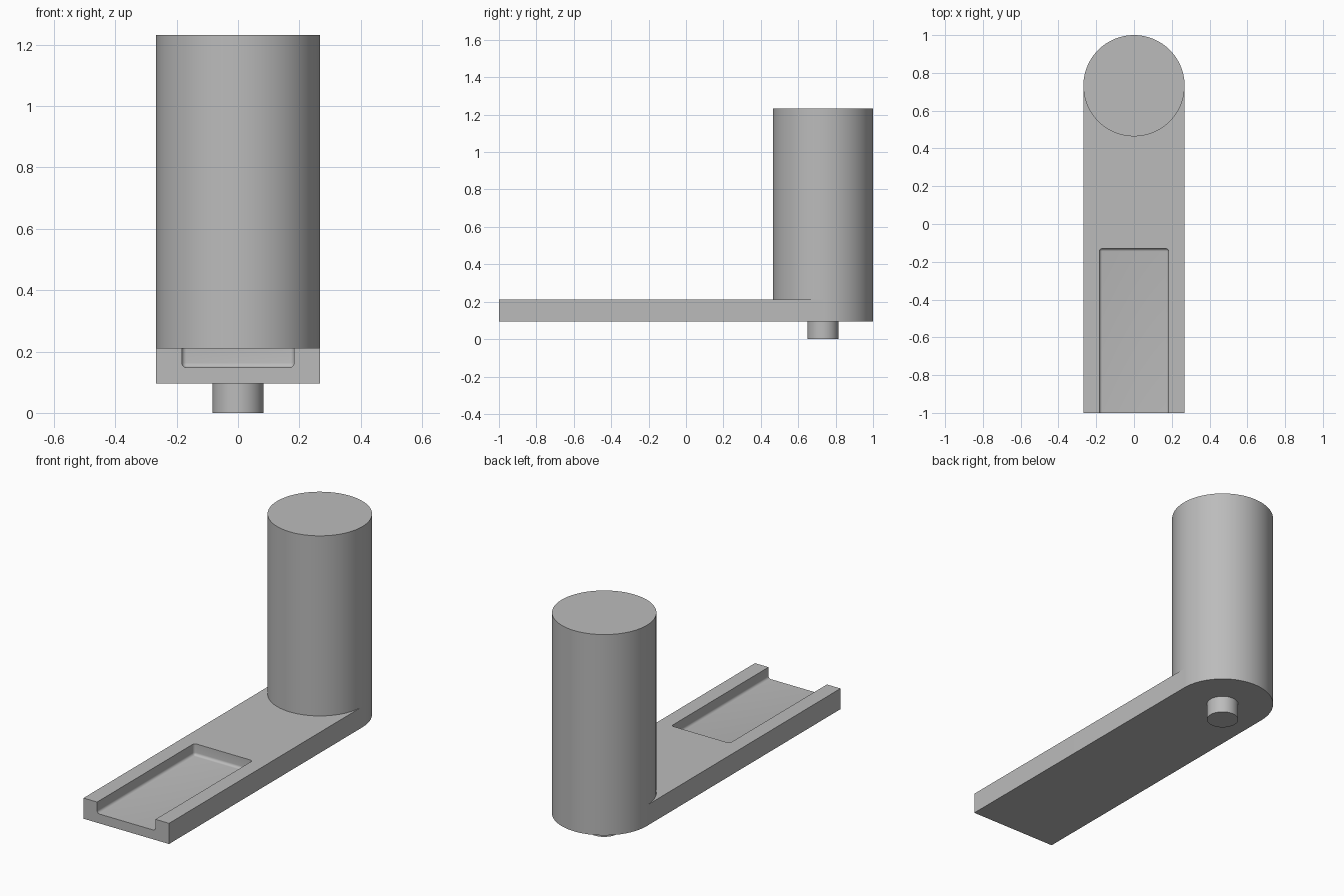
import bpy, bmesh, math

if "Cube" in bpy.data.objects:
    bpy.data.objects.remove(bpy.data.objects["Cube"], do_unlink=True)

RADIUS, AXIS_Y = 0.268, 0.732
ARM_BOTTOM, ARM_TOP, BODY_TOP = 0.095, 0.212, 1.232
FLOOR, POCKET_HALF, POCKET_BACK = 0.148, 0.183, -0.13

grey = bpy.data.materials.new("plain grey")
grey.use_nodes = True
colour = (0.5, 0.5, 0.5, 1)
grey.diffuse_color = colour
grey.node_tree.nodes["Principled BSDF"].inputs["Base Color"].default_value = colour


def finish(name, bm):
    bmesh.ops.recalc_face_normals(bm, faces=bm.faces)
    mesh = bpy.data.meshes.new(name)
    bm.to_mesh(mesh)
    bm.free()
    obj = bpy.data.objects.new(name, mesh)
    bpy.context.collection.objects.link(obj)
    mesh.materials.append(grey)
    return obj


def smooth(obj):
    bpy.ops.object.select_all(action='DESELECT')
    obj.select_set(True)
    bpy.context.view_layer.objects.active = obj
    bpy.ops.object.shade_smooth_by_angle(angle=math.radians(30))


def prism(name, outline, bottom, top):
    bm = bmesh.new()
    face = bm.faces.new([bm.verts.new((x, y, bottom)) for x, y in outline])
    side = bmesh.ops.extrude_face_region(bm, geom=[face])["geom"]
    verts = [v for v in side if isinstance(v, bmesh.types.BMVert)]
    bmesh.ops.translate(bm, verts=verts, vec=(0, 0, top - bottom))
    return finish(name, bm)


def arc(radius, sweep, steps):
    return [(radius * math.cos(sweep * i / steps),
             AXIS_Y + radius * math.sin(sweep * i / steps)) for i in range(steps + 1)]


# Flat arm with a rounded back end
arm = prism("arm", [(-RADIUS, -1), (RADIUS, -1)] + arc(RADIUS, math.pi, 48),
            ARM_BOTTOM, ARM_TOP)

# Cutter for the open-fronted pocket, with rounded corners and floor edges
bm = bmesh.new()
bmesh.ops.create_cube(bm, size=1)
for v in bm.verts:
    v.co = (math.copysign(POCKET_HALF, v.co.x),
            POCKET_BACK if v.co.y > 0 else -1.2,
            0.3 if v.co.z > 0 else FLOOR)
rounded = [e for e in bm.edges
           if all(v.co.z < 0.2 for v in e.verts) or all(v.co.y > -1 for v in e.verts)]
bmesh.ops.bevel(bm, geom=rounded, offset=0.015, segments=5, profile=0.5,
                affect='EDGES')
cutter = finish("pocket_cutter", bm)
cutter.hide_render = True
cutter.hide_set(True)
cut = arm.modifiers.new("pocket", 'BOOLEAN')
cut.operation, cut.solver, cut.object = 'DIFFERENCE', 'EXACT', cutter
bpy.context.view_layer.objects.active = arm
arm.select_set(True)
bpy.ops.object.modifier_apply(modifier=cut.name)
bpy.data.objects.remove(cutter, do_unlink=True)
smooth(arm)

# Upright cylinder and the small peg beneath it
full = 2 * math.pi
smooth(prism("upright_cylinder", arc(RADIUS, full, 96)[:-1], ARM_TOP, BODY_TOP))
smooth(prism("peg", arc(0.083, full, 64)[:-1], 0, ARM_BOTTOM))
